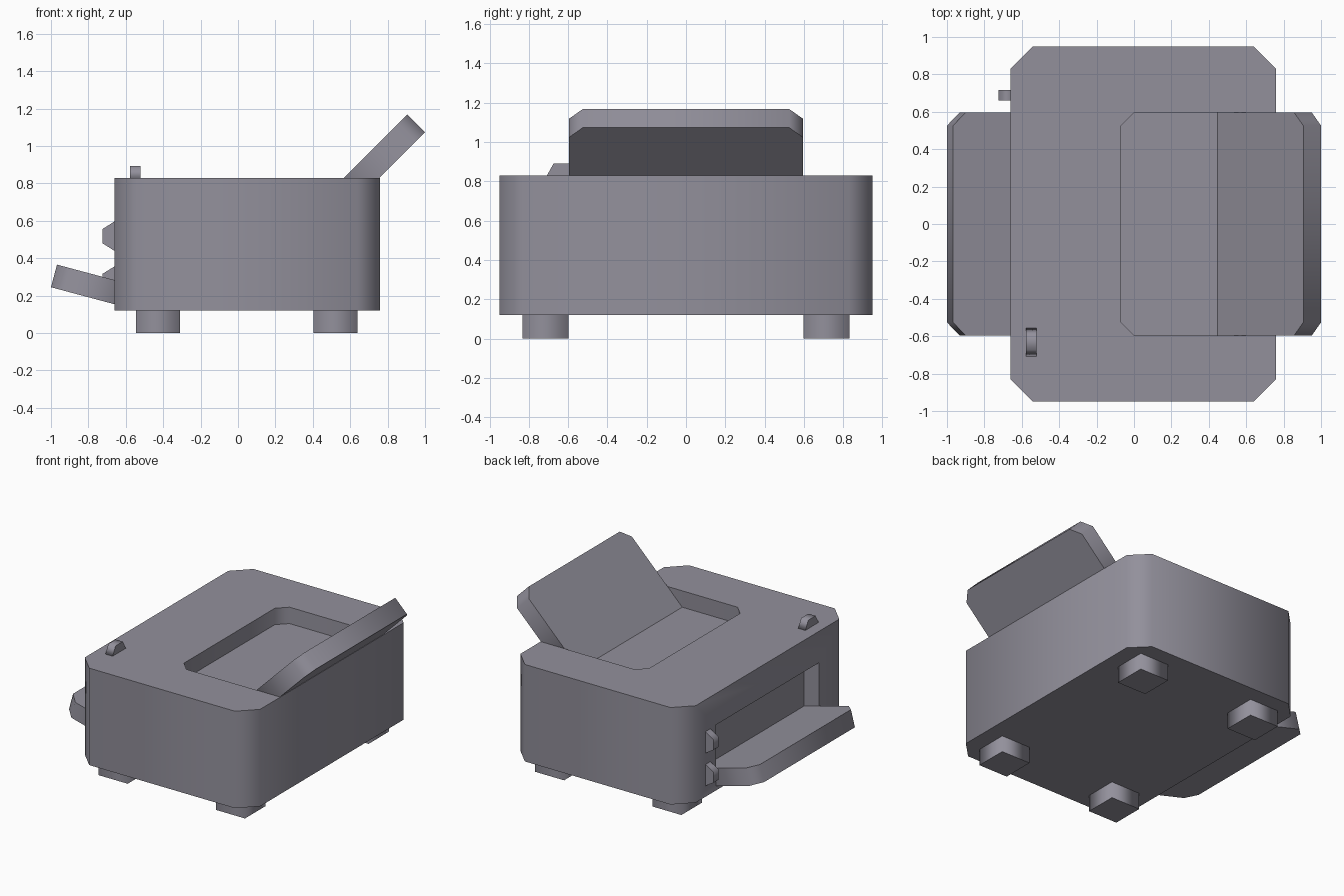
import bpy, bmesh, math
from mathutils import Matrix, Vector

default = bpy.data.objects.get("Cube")
if default:
    bpy.data.objects.remove(default, do_unlink=True)

grey = bpy.data.materials.new("cool grey plastic")
grey.use_nodes = True
colour = (0.29, 0.28, 0.33, 1)
grey.diffuse_color = colour
grey.node_tree.nodes["Principled BSDF"].inputs["Base Color"].default_value = colour

# Axis frames: outline in XZ extruded along Y, and outline in YZ extruded along X
XZ = Matrix(((1, 0, 0), (0, 0, 1), (0, 1, 0))).to_4x4()
YZ = Matrix(((0, 0, 1), (1, 0, 0), (0, 1, 0))).to_4x4()


def prism(name, outline, low, high, frame=Matrix()):
    """Extrude a 2D outline; caps stay crisp, the sides shade smoothly."""
    bm = bmesh.new()
    bottom = [bm.verts.new((u, v, low)) for u, v in outline]
    top = [bm.verts.new((u, v, high)) for u, v in outline]
    caps = [bm.faces.new(bottom), bm.faces.new(top)]
    n = len(outline)
    for i in range(n):
        j = (i + 1) % n
        bm.faces.new((bottom[i], bottom[j], top[j], top[i]))
    for face in bm.faces:
        face.smooth = True
    for cap in caps:
        for edge in cap.edges:
            edge.smooth = False
    bm.transform(frame)
    bmesh.ops.recalc_face_normals(bm, faces=bm.faces)
    mesh = bpy.data.meshes.new(name)
    bm.to_mesh(mesh)
    bm.free()
    mesh.materials.append(grey)
    obj = bpy.data.objects.new(name, mesh)
    bpy.context.collection.objects.link(obj)
    return obj


def slab(x0, x1, half, near=0, far=0):
    """Rectangle with cut corners at its x0 end (near) and x1 end (far)."""
    side = []
    side += [(x0, half - near), (x0 + near, half)] if near else [(x0, half)]
    side += [(x1 - far, half), (x1, half - far)] if far else [(x1, half)]
    return side + [(x, -y) for x, y in reversed(side)]


# Body with chamfered upright corners
body = prism("body", slab(-0.66, 0.76, 0.95, 0.12, 0.12), 0.12, 0.83)

# Paper well in the top and paper exit in the side
cutters = [
    prism("paper_well_cutter", slab(-0.07, 0.6, 0.596, near=0.07), 0.71, 1.0),
    prism("paper_exit_cutter", slab(-0.9, -0.54, 0.596), 0.22, 0.6),
]
bpy.context.view_layer.objects.active = body
for cutter in cutters:
    cut = body.modifiers.new(cutter.name, 'BOOLEAN')
    cut.operation = 'DIFFERENCE'
    cut.solver = 'EXACT'
    cut.object = cutter
    bpy.ops.object.modifier_apply(modifier=cut.name)
    bpy.data.objects.remove(cutter, do_unlink=True)
bpy.ops.object.select_all(action='DESELECT')
body.select_set(True)
bpy.ops.object.shade_smooth_by_angle(angle=math.radians(50))

# Trays, placed by the lower edge of their free end
tilt = Matrix.Rotation(math.radians(-45), 4, 'Y')
prism("input_tray", slab(-0.66, 0, 0.596, far=0.07), 0, 0.134,
      Matrix.Translation(Vector((1, 0, 1.073))) @ tilt)
tilt = Matrix.Rotation(math.pi, 4, 'Z') @ Matrix.Rotation(math.radians(-15), 4, 'Y')
prism("output_tray", slab(-0.48, 0, 0.596, far=0.07), 0, 0.125,
      Matrix.Translation(Vector((-1, 0, 0.245))) @ tilt)

# Feet
for side, x in (("right", -0.428), ("left", 0.522)):
    for end, y in (("front", -0.715), ("back", 0.715)):
        foot = [(x + dx, y + dy) for dx, dy in slab(-0.118, 0.118, 0.118)]
        prism(f"{end}_{side}_foot", foot, 0, 0.13)

# Side buttons
for name, z in (("upper_button", 0.518), ("lower_button", 0.278)):
    profile = [(-0.65, z + 0.085), (-0.725, z + 0.038),
               (-0.725, z - 0.038), (-0.65, z - 0.085)]
    prism(name, profile, 0.66, 0.717, XZ)

# Top button
prism("top_button", [(-0.711, 0.825), (-0.673, 0.892), (-0.59, 0.892), (-0.552, 0.825)],
      -0.578, -0.52, YZ)
